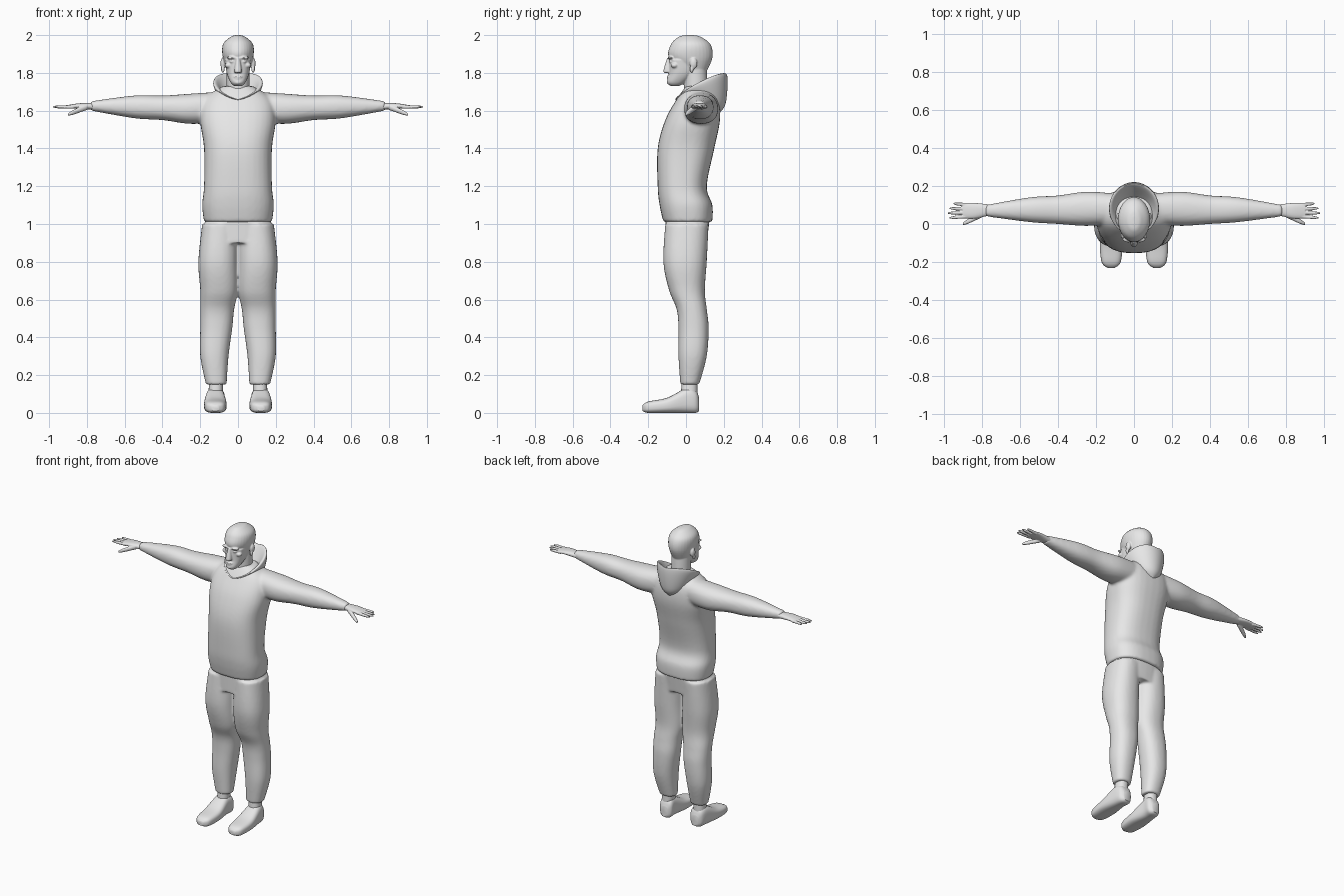
import bpy, bmesh, math
from mathutils import Matrix, Vector

cube = bpy.data.objects.get("Cube")
if cube:
    bpy.data.objects.remove(cube)

grey = bpy.data.materials.new("plain grey")
grey.use_nodes = True
grey.diffuse_color = (.8, .8, .8, 1)
grey.node_tree.nodes["Principled BSDF"].inputs["Base Color"].default_value = (.8, .8, .8, 1)


def catmull(before, start, end, after, t):
    """Smooth value between start and end."""
    pull = (end - before) / 2
    push = (after - start) / 2
    gap = end - start
    return start + t * (pull + t * (3 * gap - 2 * pull - push + t * (pull + push - 2 * gap)))


def spline(rows, steps=6):
    """Fill in smooth cross-sections between the given rows."""
    padded = [rows[0], *rows, rows[-1]]
    filled = []
    for group in zip(padded, padded[1:], padded[2:], padded[3:]):
        for step in range(steps):
            filled.append([catmull(*values, step / steps) for values in zip(*group)])
    return filled + [rows[-1]]


def rounded(value, power):
    return math.copysign(abs(value) ** (2 / power), value)


def loft(bm, axis, rows, power=2.3, both=False, sides=32, tilted=False):
    """Skin rows of (position, low a, high a, low b, high b, tilt) along an axis."""
    for sign in ((1, -1) if both else (1,)):
        rings = []
        for position, low_a, high_a, low_b, high_b, *tilt in spline(rows):
            ring = []
            for k in range(sides):
                angle = math.tau * k / sides
                off_a = rounded(math.cos(angle), power) * (high_a - low_a) / 2
                off_b = rounded(math.sin(angle), power) * (high_b - low_b) / 2
                a = (low_a + high_a) / 2 + off_a
                b = (low_b + high_b) / 2 + off_b
                lift = tilt[0] * (off_b + abs(off_a) / 2) if tilted else 0
                point = {"x": (position, a, b),
                         "y": (a, position, b),
                         "z": (a, b, position + lift)}[axis]
                ring.append(bm.verts.new((point[0] * sign, point[1], point[2])))
            rings.append(ring)
        for ring, above in zip(rings, rings[1:]):
            for k in range(sides):
                bm.faces.new((ring[k - 1], ring[k], above[k], above[k - 1]))
        bm.faces.new(rings[0])
        bm.faces.new(rings[-1])


def tall(*rows):
    """Upright rows given as (height, half width, front, back, tilt)."""
    return [(height, -half, half, *rest) for height, half, *rest in rows]


def digit(bm, start, end, radius):
    """Tapered finger with a rounded tip, on both hands."""
    start, end = Vector(start), Vector(end)
    rows = []
    for step in range(6):
        t = step / 5
        r = radius * (1 - t / 4) * (1 - t ** 8 / 2)
        x, y, z = start.lerp(end, t)
        rows.append((x, y - r, y + r, z - r, z + r))
    loft(bm, "x", rows, both=True, sides=16)


def blob(bm, place, size):
    """Ellipsoid, repeated on the other side when off centre."""
    for sign in ((1, -1) if place[0] else (1,)):
        spot = Vector((place[0] * sign, place[1], place[2]))
        matrix = Matrix.LocRotScale(spot, None, Vector(size))
        bmesh.ops.create_uvsphere(bm, u_segments=20, v_segments=14, radius=1, matrix=matrix)


def finish(name, bm, voxel=None, smoothing=4):
    """Make the object and optionally blend its pieces into one skin."""
    bmesh.ops.recalc_face_normals(bm, faces=bm.faces)
    mesh = bpy.data.meshes.new(name)
    bm.to_mesh(mesh)
    bm.free()
    mesh.materials.append(grey)
    part = bpy.data.objects.new(name, mesh)
    bpy.context.collection.objects.link(part)
    if voxel:
        blend = part.modifiers.new("Blend", "REMESH")
        blend.mode = "VOXEL"
        blend.voxel_size = voxel
        blend.use_smooth_shade = True
        soften = part.modifiers.new("Soften", "SMOOTH")
        soften.iterations = smoothing
    bpy.ops.object.select_all(action="DESELECT")
    bpy.context.view_layer.objects.active = part
    part.select_set(True)
    bpy.ops.object.shade_smooth_by_angle(angle=math.radians(50))


# sweatshirt: body with hem, and both sleeves
bm = bmesh.new()
loft(bm, "z", tall(
    (1.01, .18, -.12, .14), (1.1, .19, -.14, .14), (1.2, .18, -.15, .11), (1.4, .18, -.15, .15),
    (1.55, .2, -.11, .18), (1.66, .18, -.05, .17), (1.73, .08, 0, .12)), power=2.5)
loft(bm, "x", [
    (.1, 0, .16, 1.54, 1.7), (.25, -.01, .17, 1.53, 1.69), (.4, 0, .15, 1.55, 1.68),
    (.55, .01, .14, 1.56, 1.68), (.78, .04, .1, 1.6, 1.65)], both=True)
finish("sweatshirt", bm, voxel=.009, smoothing=8)

# hood: open bowl draped behind the neck
bm = bmesh.new()
loft(bm, "z", tall(
    (1.59, .02, .12, .18, 0), (1.63, .08, .05, .21, .1), (1.71, .13, -.05, .22, .4),
    (1.72, .11, -.04, .2, .5), (1.65, .05, .02, .11, .2)), power=2, sides=48, tilted=True)
finish("hood", bm)

# trousers: hips and two legs
bm = bmesh.new()
loft(bm, "z", tall((.9, .18, -.11, .11), (1.06, .17, -.11, .13)), power=2.5)
loft(bm, "z", [
    (.15, .06, .17, -.03, .07), (.3, .05, .2, -.04, .11), (.45, .03, .2, -.04, .12),
    (.55, .02, .2, -.05, .11), (.65, 0, .2, -.09, .1), (.8, 0, .21, -.12, .11),
    (1, 0, .19, -.11, .12)], both=True)
finish("trousers", bm, voxel=.009, smoothing=6)

# ankles
bm = bmesh.new()
loft(bm, "z", [(.06, .08, .16, -.03, .06), (.2, .08, .15, -.02, .06)], both=True)
finish("ankles", bm)

# shoes: lofted from toe to heel
bm = bmesh.new()
loft(bm, "y", [
    (-.23, .1, .14, .01, .04), (-.2, .07, .17, 0, .06), (-.1, .06, .18, 0, .08),
    (0, .07, .17, 0, .13), (.05, .07, .16, 0, .12), (.07, .09, .14, .01, .08)],
    power=2.9, both=True)
finish("shoes", bm)

# hands: palm, four fingers and thumb on each side
bm = bmesh.new()
loft(bm, "x", [(.74, .05, .1, 1.6, 1.64), (.83, .03, .11, 1.61, 1.64),
               (.9, .03, .11, 1.61, 1.63)], both=True)
for number, reach in enumerate((.97, .98, .97, .95)):
    across = .04 + .02 * number
    spread = (number - 1.5) / 200
    digit(bm, (.87, across, 1.62), (reach, across + spread, 1.62), .01)
digit(bm, (.8, .05, 1.62), (.9, 0, 1.58), .016)
finish("hands", bm, voxel=.003, smoothing=3)

# head: neck, cranium, face and nose
bm = bmesh.new()
loft(bm, "z", tall((1.62, .06, -.01, .12), (1.83, .06, -.01, .11)), power=2)
loft(bm, "z", tall((1.79, .05, 0, .1), (1.88, .08, -.09, .14), (1.95, .08, -.08, .13),
                   (1.99, .04, -.04, .08), (2, .01, 0, .04)), power=2)
loft(bm, "z", tall((1.73, .02, -.08, -.04), (1.75, .04, -.1, 0), (1.8, .06, -.09, .05),
                   (1.87, .07, -.09, .06)))
loft(bm, "z", tall((1.8, .01, -.11, -.07), (1.81, .02, -.12, -.07), (1.88, .01, -.1, -.07)))

# brows, eyes, cheekbones, ears, then lips and chin
blob(bm, (.03, -.08, 1.88), (.03, .017, .008))
blob(bm, (.03, -.08, 1.86), (.014, .01, .008))
blob(bm, (.05, -.06, 1.84), (.02, .02, .015))
blob(bm, (.08, .04, 1.85), (.013, .02, .03))
blob(bm, (.08, .03, 1.82), (.01, .01, .02))
blob(bm, (0, -.09, 1.78), (.025, .012, .006))
blob(bm, (0, -.09, 1.77), (.02, .011, .006))
blob(bm, (0, -.09, 1.75), (.02, .012, .012))
finish("head", bm, voxel=.004)
